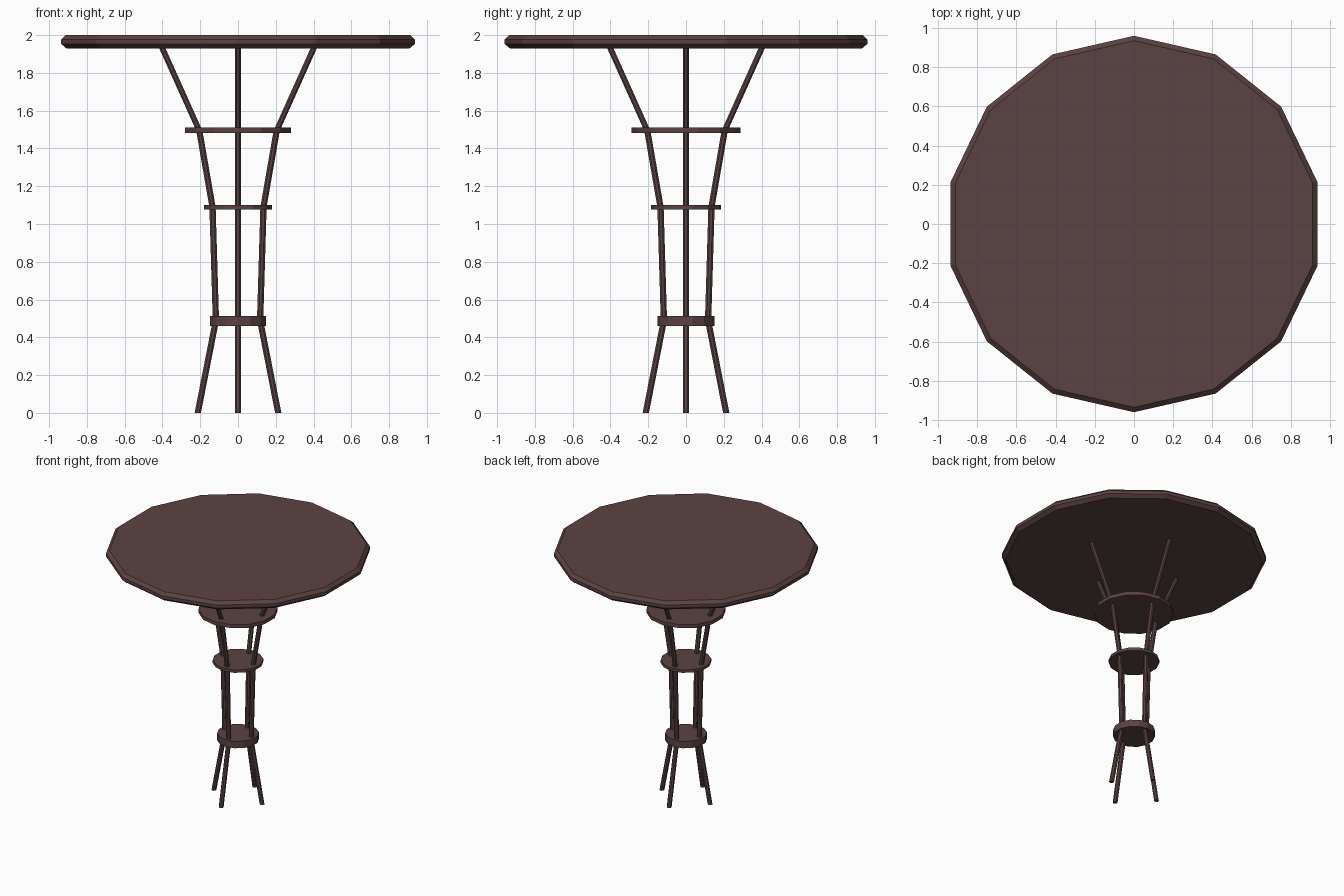
import bpy, bmesh, math

if "Cube" in bpy.data.objects:
    bpy.data.objects.remove(bpy.data.objects["Cube"])

wood = bpy.data.materials.new("dark brown")
wood.diffuse_color = (0.105, 0.055, 0.054, 1)
wood.use_nodes = True
wood.node_tree.nodes["Principled BSDF"].inputs["Base Color"].default_value = wood.diffuse_color


def loft(name, rings, sides, start=0.0, smooth=False):
    """Stack horizontal rings (cx, cy, z, radius) into a capped solid."""
    bm = bmesh.new()
    loops = []
    for cx, cy, z, r in rings:
        loops.append([bm.verts.new((cx + r * math.cos(start + 2 * math.pi * i / sides),
                                    cy + r * math.sin(start + 2 * math.pi * i / sides), z))
                      for i in range(sides)])
    for a, b in zip(loops, loops[1:]):
        for i in range(sides):
            j = (i + 1) % sides
            bm.faces.new((a[i], a[j], b[j], b[i])).smooth = smooth
    bm.faces.new(loops[0][::-1])
    bm.faces.new(loops[-1])
    mesh = bpy.data.meshes.new(name)
    bm.to_mesh(mesh)
    bm.free()
    mesh.materials.append(wood)
    obj = bpy.data.objects.new(name, mesh)
    bpy.context.collection.objects.link(obj)
    return obj


# Round table top with bevelled rim
loft("table_top", [(0, 0, 1.93, 0.932), (0, 0, 1.953, 0.96),
                   (0, 0, 1.977, 0.96), (0, 0, 2.0, 0.935)], 14, math.pi / 2)

# Three discs tying the legs together
for name, z0, z1, r in (("upper_shelf", 1.483, 1.511, 0.288),
                        ("middle_shelf", 1.078, 1.101, 0.184),
                        ("lower_collar", 0.459, 0.514, 0.152)):
    loft(name, [(0, 0, z0, r), (0, 0, z1, r)], 14, math.pi / 2)

# Four bent legs, one per side
path = [(0.213, 0), (0.117, 0.49), (0.135, 1.09), (0.205, 1.495), (0.405, 1.94)]
for k, side in enumerate(("right", "back", "left", "front")):
    c, s = round(math.cos(k * math.pi / 2)), round(math.sin(k * math.pi / 2))
    loft(side + "_leg", [(d * c, d * s, z, 0.018) for d, z in path], 8, math.pi / 8)
